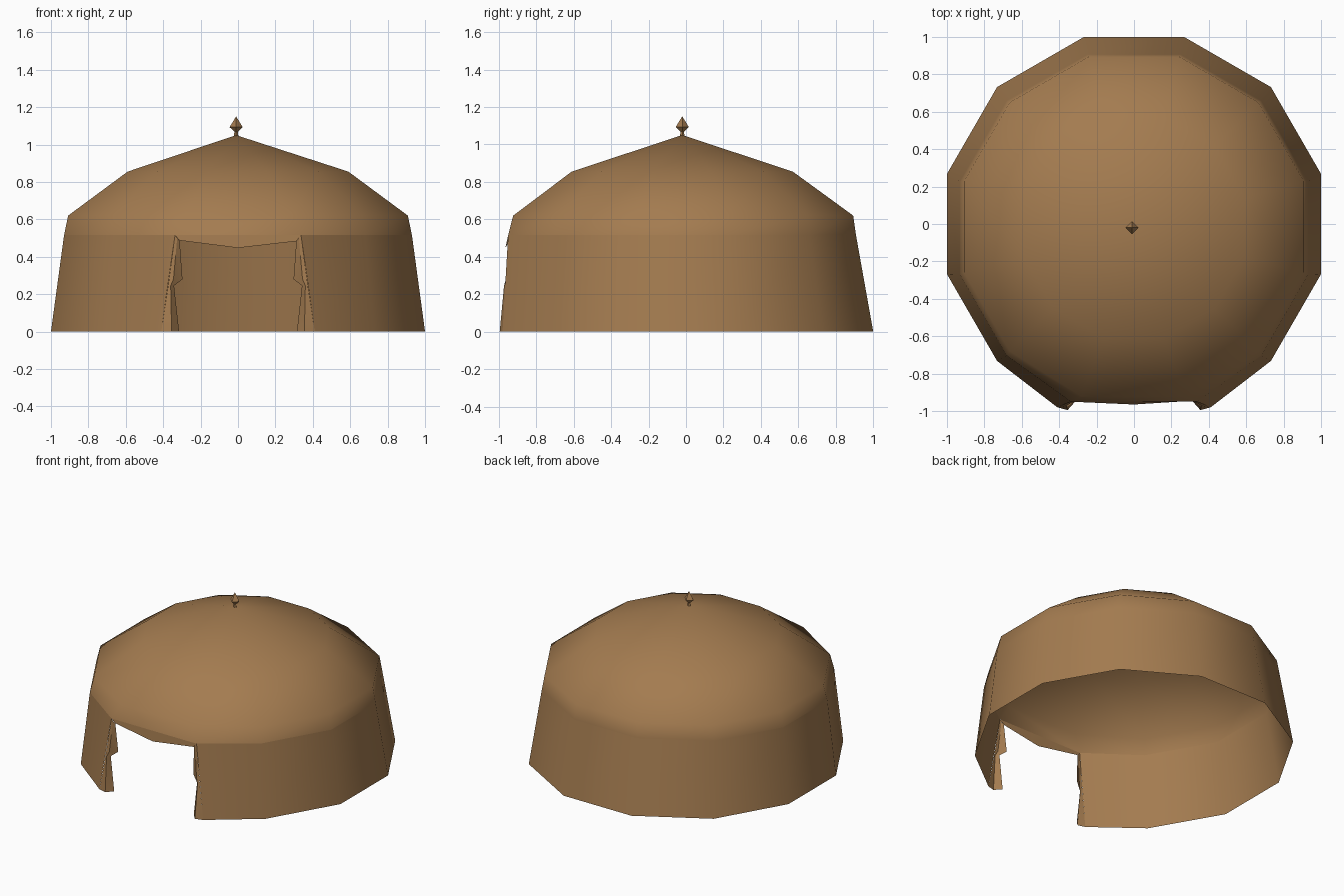
import bpy, bmesh, math

if "Cube" in bpy.data.objects:
    bpy.data.objects.remove(bpy.data.objects["Cube"])

canvas = bpy.data.materials.new("brown canvas")
canvas.diffuse_color = (0.37, 0.2, 0.08, 1)
canvas.use_nodes = True
canvas.node_tree.nodes["Principled BSDF"].inputs["Base Color"].default_value = canvas.diffuse_color
canvas.use_backface_culling = False


def make(name, verts, faces, angle=None):
    mesh = bpy.data.meshes.new(name)
    mesh.from_pydata(verts, [], faces)
    bm = bmesh.new()
    bm.from_mesh(mesh)
    bmesh.ops.recalc_face_normals(bm, faces=bm.faces)
    bm.to_mesh(mesh)
    bm.free()
    mesh.materials.append(canvas)
    ob = bpy.data.objects.new(name, mesh)
    bpy.context.collection.objects.link(ob)
    if angle:
        bpy.ops.object.select_all(action='DESELECT')
        ob.select_set(True)
        bpy.context.view_layer.objects.active = ob
        bpy.ops.object.shade_smooth_by_angle(angle=math.radians(angle))
    return ob


def ring(apothem, z, cy, door=None):
    """Twelve corners, starting right of the door and ending left of it."""
    r = apothem / math.cos(math.radians(15))
    pts = []
    for k in range(12):
        a = math.radians(-75 + 30 * k)
        pts.append((r * math.cos(a), cy + r * math.sin(a), z))
    if door:  # move the two door corners outward
        pts[0] = (door[0], door[1], z)
        pts[11] = (-door[0], door[1], z)
    return pts


base = ring(1.0, 0, 0, (0.41, -0.98))
eave = ring(0.93, 0.515, -0.022, (0.337, -0.95))

# wall cloth, open at the front
make("wall", base + eave, [(i, i + 1, i + 13, i + 12) for i in range(11)], 50)

# domed roof cloth
rings = [eave, ring(0.908, 0.62, -0.015, (0.28, -0.923)), ring(0.59, 0.855, -0.02)]
verts = [p for r in rings for p in r] + [(-0.01, -0.02, 1.05)]
faces = [(12 * j + i, 12 * j + (i + 1) % 12, 12 * j + 12 + (i + 1) % 12, 12 * j + 12 + i)
         for j in range(2) for i in range(12)]
faces += [(24 + i, 24 + (i + 1) % 12, 36) for i in range(12)]
make("roof", verts, faces, 60)

# folded door flaps: crease, fold and inner edge at each height
flap = [[(0.41, -0.98, 0), (0.355, -0.995, 0), (0.315, -0.95, 0)],
        [(0.374, -0.965, 0.245), (0.36, -0.972, 0.245), (0.342, -0.95, 0.245)],
        [(0.369, -0.963, 0.28), (0.345, -0.962, 0.28), (0.297, -0.93, 0.28)],
        [(0.337, -0.95, 0.515), (0.325, -0.95, 0.5), (0.312, -0.942, 0.485)]]
for side, name in ((1, "right_flap"), (-1, "left_flap")):
    pts = [(side * x, y, z) for row in flap for x, y, z in row]
    make(name, pts, [(3 * j + i, 3 * j + i + 1, 3 * j + i + 4, 3 * j + i + 3)
                     for j in range(3) for i in range(2)], 30)

# sagging cloth over the door
make("door_valance",
     [(-0.337, -0.95, 0.515), (0, -0.95, 0.515), (0.337, -0.95, 0.515),
      (-0.312, -0.945, 0.487), (0, -0.965, 0.447), (0.312, -0.945, 0.483)],
     [(0, 1, 4, 3), (1, 2, 5, 4)], 30)

# four-sided finial on the peak
profile = [(0.013, 1.04), (0.009, 1.068), (0.035, 1.093)]
verts = [(-0.01 + r * math.cos(k * math.pi / 2), -0.02 + r * math.sin(k * math.pi / 2), z)
         for r, z in profile for k in range(4)] + [(-0.01, -0.02, 1.15)]
faces = [(4 * j + k, 4 * j + (k + 1) % 4, 4 * j + 4 + (k + 1) % 4, 4 * j + 4 + k)
         for j in range(2) for k in range(4)]
faces += [(8 + k, 8 + (k + 1) % 4, 12) for k in range(4)] + [(3, 2, 1, 0)]
make("finial", verts, faces)
